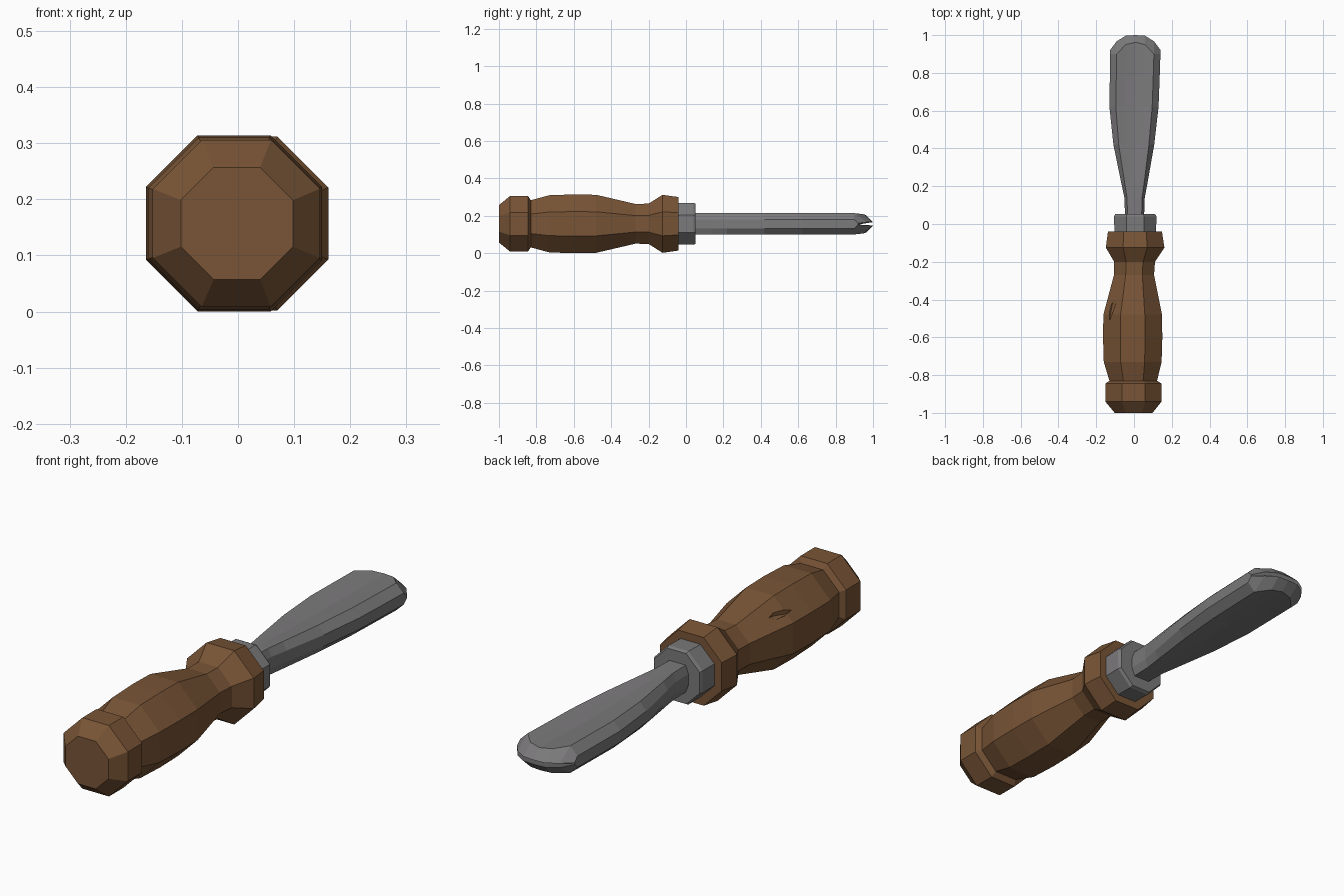
import bpy, bmesh, math
from mathutils import Vector

cube = bpy.data.objects.get("Cube")
if cube:
    bpy.data.objects.remove(cube, do_unlink=True)

MID = 0.157  # height of the tool's long axis


def material(name, color):
    m = bpy.data.materials.new(name)
    m.use_nodes = True
    m.diffuse_color = (*color, 1)
    bsdf = m.node_tree.nodes["Principled BSDF"]
    bsdf.inputs["Base Color"].default_value = (*color, 1)
    bsdf.inputs["Roughness"].default_value = 0.7
    return m


wood = material("brown wood", (0.19, 0.09, 0.037))
steel = material("grey steel", (0.2, 0.195, 0.2))


def loft(name, rings, mat):
    """Skin a list of equal-length point rings and cap both ends."""
    bm = bmesh.new()
    loops = [[bm.verts.new(p) for p in ring] for ring in rings]
    n = len(loops[0])
    for a, b in zip(loops, loops[1:]):
        for i in range(n):
            j = (i + 1) % n
            bm.faces.new((a[i], a[j], b[j], b[i]))
    bm.faces.new(loops[0])
    bm.faces.new(loops[-1])
    bmesh.ops.recalc_face_normals(bm, faces=bm.faces)
    mesh = bpy.data.meshes.new(name)
    bm.to_mesh(mesh)
    bm.free()
    mesh.materials.append(mat)
    obj = bpy.data.objects.new(name, mesh)
    bpy.context.collection.objects.link(obj)
    return obj


def octagon(y, flat, dx=0.0):
    """Octagon with flats on top and sides; flat = centre-to-flat distance."""
    r = flat / math.cos(math.pi / 8)
    angles = [math.pi / 8 + k * math.pi / 4 for k in range(8)]
    return [Vector((dx + r * math.cos(a), y, MID + r * math.sin(a))) for a in angles]


# Handle: (y, flat distance, sideways wobble)
handle_profile = [
    (-1.0, 0.100, -0.002), (-0.94, 0.149, -0.003), (-0.845, 0.149, -0.003),
    (-0.83, 0.126, -0.004), (-0.73, 0.153, -0.007), (-0.60, 0.157, -0.007),
    (-0.48, 0.155, -0.007), (-0.27, 0.106, 0.0), (-0.20, 0.108, 0.003),
    (-0.125, 0.155, 0.006), (-0.04, 0.143, 0.005),
]
handle = loft("handle", [octagon(*p) for p in handle_profile], wood)

# Carved nick on the upper left-hand facet of the grip
bpy.ops.mesh.primitive_uv_sphere_add(segments=4, ring_count=2, radius=1,
                                     location=(-0.116, -0.43, MID + 0.104))
cutter = bpy.context.object
cutter.name = "nick_cutter"
cutter.scale = (0.018, 0.1, 0.018)
cutter.rotation_euler = (0.1, 0, -0.17)
cutter.hide_render = True
cutter.hide_set(True)
nick = handle.modifiers.new("nick", "BOOLEAN")
nick.operation = "DIFFERENCE"
nick.object = cutter
nick.solver = "EXACT"

# Collar between handle and blade
loft("collar", [octagon(-0.06, 0.11, 0.006), octagon(0.04, 0.112, 0.007),
                octagon(0.052, 0.106, 0.006)], steel)

# Blade cross-section: fractions across the width, top then bottom
ACROSS = (-0.74, -0.38, 0.0, 0.38, 0.74)


def blade_ring(y, half, dx, dip, height=0.057, bow=(0, 0, 0, 0)):
    """Flattened ring; dip hollows the faces, bow sets y at mid, quarter, rim, side."""
    def point(f, side):
        step = (0.0, 0.38, 0.74, 1.0).index(abs(f))
        z = 0.42 * height if step == 3 else height - dip * (1, 0.6, 0)[step]
        return Vector((dx + f * half, y + bow[step], MID + side * z))
    top = [point(f, 1) for f in (-1.0, *ACROSS, 1.0)]
    bottom = [point(f, -1) for f in (1.0, *reversed(ACROSS), -1.0)]
    return top + bottom


blade = [
    blade_ring(0.03, 0.050, 0.003, 0.0),
    blade_ring(0.14, 0.054, 0.003, 0.0),
    blade_ring(0.22, 0.070, 0.002, 0.003),
    blade_ring(0.42, 0.108, -0.001, 0.010),
    blade_ring(0.62, 0.130, 0.0, 0.013),
    blade_ring(0.78, 0.132, 0.004, 0.013),
    # rounded rim, then the ground cutting edge
    blade_ring(0.90, 0.133, 0.007, 0.010, bow=(0.062, 0.05, 0.0, 0.0)),
    blade_ring(0.92, 0.134, 0.007, 0.0, 0.009, bow=(0.08, 0.077, 0.047, 0.0)),
]
loft("blade", blade, steel)
